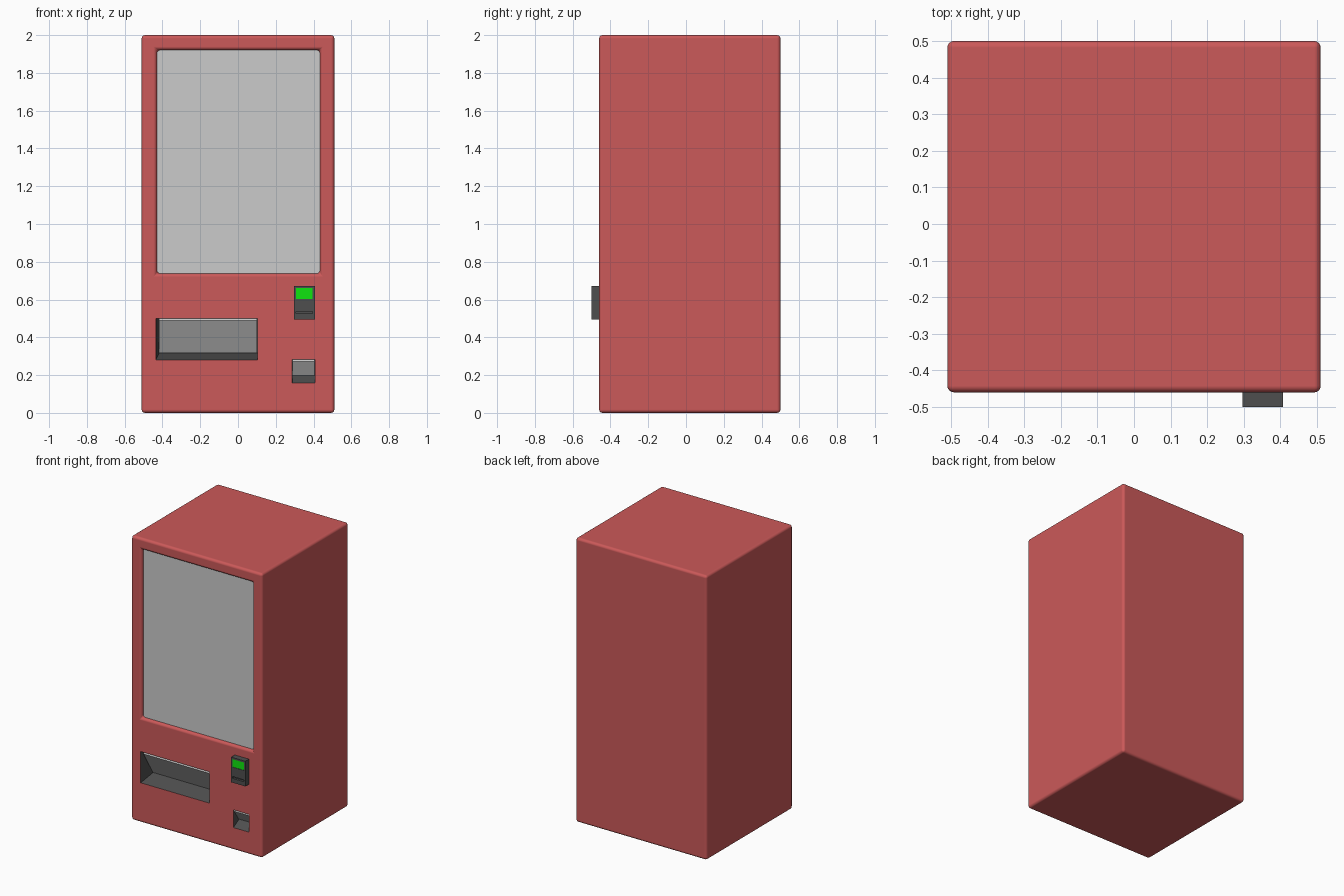
import bpy, bmesh

if "Cube" in bpy.data.objects:
    bpy.data.objects.remove(bpy.data.objects["Cube"])

def material(name, rgb):
    m = bpy.data.materials.new(name)
    m.diffuse_color = (*rgb, 1)
    m.use_nodes = True
    m.node_tree.nodes["Principled BSDF"].inputs["Base Color"].default_value = m.diffuse_color
    return m

RED = material("red_paint", (0.6, 0.1, 0.1))
DARK = material("dark_plastic", (0.078, 0.078, 0.078))
GREEN = material("green_screen", (0.005, 0.78, 0.005))

def mesh_object(name, verts, faces, mat=None):
    me = bpy.data.meshes.new(name)
    me.from_pydata(verts, [], faces)
    bm = bmesh.new()
    bm.from_mesh(me)
    bmesh.ops.recalc_face_normals(bm, faces=bm.faces)
    bm.to_mesh(me)
    bm.free()
    ob = bpy.data.objects.new(name, me)
    bpy.context.collection.objects.link(ob)
    if mat:
        me.materials.append(mat)
    return ob

def box(name, x, y, z, mat=None):
    v = [(a, b, c) for a in x for b in y for c in z]
    f = [(0, 1, 3, 2), (4, 6, 7, 5), (0, 4, 5, 1), (2, 3, 7, 6), (0, 2, 6, 4), (1, 5, 7, 3)]
    return mesh_object(name, v, f, mat)

def apply(ob, mod):
    bpy.context.view_layer.objects.active = ob
    bpy.ops.object.modifier_apply(modifier=mod.name)

def cut(ob, x, y, z):
    cutter = box("cutter", x, y, z)
    cutter.hide_render = True
    m = ob.modifiers.new("cut", 'BOOLEAN')
    m.operation, m.solver, m.object = 'DIFFERENCE', 'EXACT', cutter
    apply(ob, m)
    bpy.data.objects.remove(cutter)

F = -0.46  # front plane of the cabinet

# Cabinet with a window recess, rounded edges
cabinet = box("cabinet", (-0.51, 0.51), (F, 0.5), (0, 2), RED)
cut(cabinet, (-0.429, 0.434), (F - 0.1, F + 0.05), (0.738, 1.921))
bev = cabinet.modifiers.new("bevel", 'BEVEL')
bev.width, bev.segments, bev.limit_method = 0.018, 4, 'ANGLE'
apply(cabinet, bev)

# Window pane
box("window_pane", (-0.431, 0.436), (F + 0.02, F + 0.03), (0.736, 1.923))

def pocket(name, x, z, depth, left, rise, lip):
    """Dark sloped tray with a tilted flap inside."""
    (x0, x1), (z0, z1) = x, z
    cut(cabinet, x, (F - 0.1, F + depth + 0.01), z)
    b = F + depth
    v = [(x0, F, z0), (x1, F, z0), (x1, F, z1), (x0, F, z1),
         (x0 + left, b, z0 + rise), (x1, b, z0 + rise), (x1, b, z1), (x0 + left, b, z1)]
    tray = mesh_object(name + "_tray", v, [(0, 1, 5, 4), (1, 2, 6, 5), (2, 3, 7, 6),
                                           (3, 0, 4, 7), (4, 5, 6, 7)], DARK)
    tray.data.flip_normals()  # the tray is seen from inside
    # Flap leans from the top front edge to the bottom back edge
    prof = [(F + 0.003, z1 - lip), (F + 0.003 + lip, z1 - 0.001),
            (b, z0 + rise + lip), (b - lip, z0 + rise)]
    fv = [(a, y, c) for a in (x0 + left, x1 - 0.002) for y, c in prof]
    mesh_object(name + "_flap", fv, [(0, 1, 2, 3), (4, 5, 6, 7)] +
                [(i, (i + 1) % 4, (i + 1) % 4 + 4, i + 4) for i in range(4)])

pocket("delivery", (-0.435, 0.102), (0.28, 0.5), 0.122, 0.018, 0.036, 0.012)
pocket("coin_return", (0.287, 0.408), (0.158, 0.283), 0.065, 0.002, 0.04, 0.01)

# Card reader with inset screen and card slot
reader = box("card_reader", (0.297, 0.407), (-0.5, F + 0.01), (0.495, 0.672), DARK)
cut(reader, (0.307, 0.395), (-0.6, -0.495), (0.604, 0.66))
cut(reader, (0.307, 0.395), (-0.6, -0.485), (0.525, 0.538))
box("reader_screen", (0.307, 0.395), (-0.497, -0.494), (0.604, 0.66), GREEN)

# Smooth rounded edges, with the large panels kept flat
bpy.ops.object.select_all(action='DESELECT')
cabinet.select_set(True)
bpy.context.view_layer.objects.active = cabinet
bpy.ops.object.shade_smooth_by_angle(angle=0.6)
wn = cabinet.modifiers.new("weighted_normals", 'WEIGHTED_NORMAL')
wn.keep_sharp, wn.weight = True, 100
